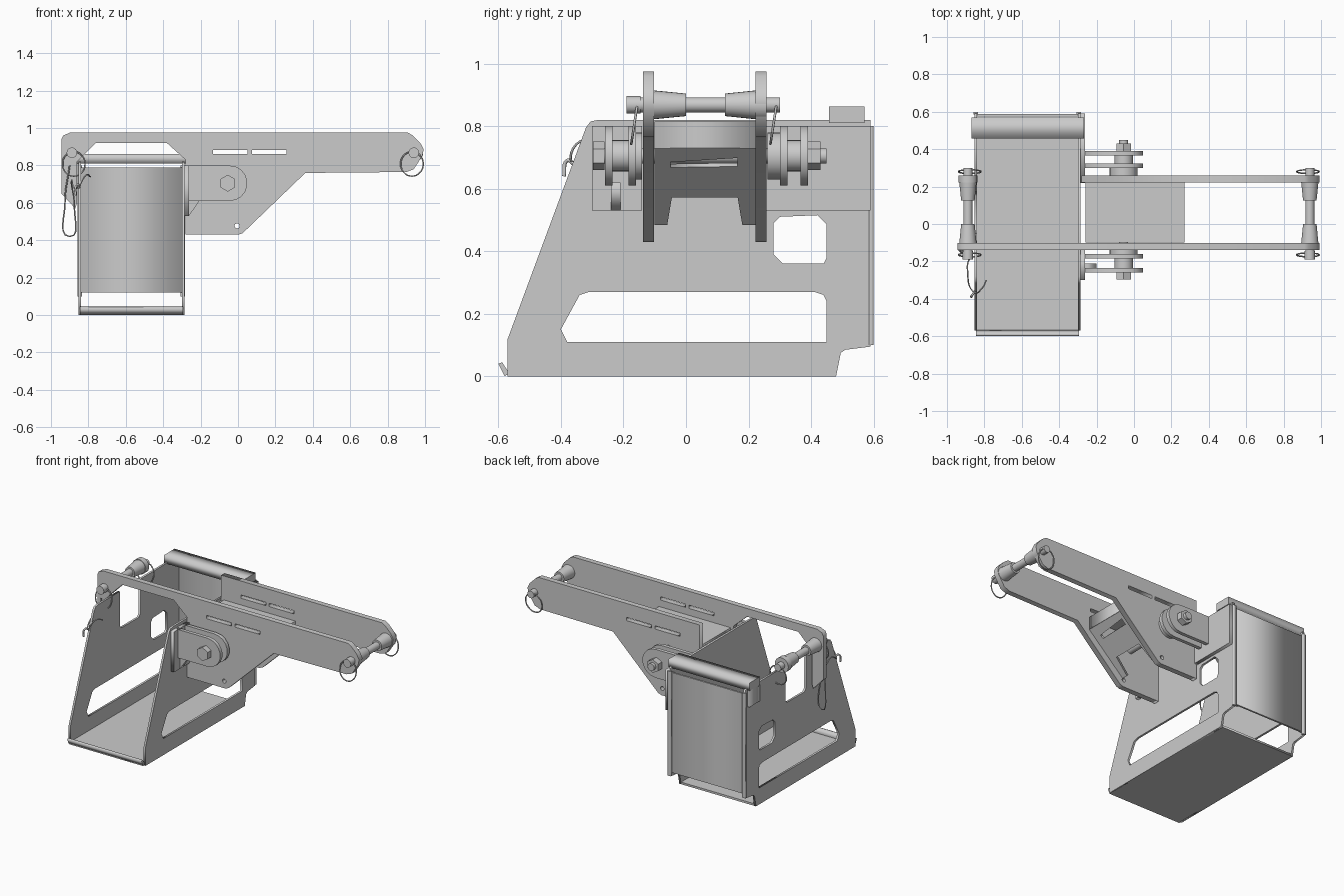
import bpy, math
from mathutils import Vector, Matrix

X, Y, Z = Vector((1, 0, 0)), Vector((0, 1, 0)), Vector((0, 0, 1))


def link(name, mesh):
    ob = bpy.data.objects.new(name, mesh)
    bpy.context.collection.objects.link(ob)
    return ob


def curve_to_mesh(name, cu, mat=Matrix()):
    tmp = link("tmp", cu)
    dg = bpy.context.evaluated_depsgraph_get()
    me = bpy.data.meshes.new_from_object(tmp.evaluated_get(dg))
    bpy.data.objects.remove(tmp)
    me.transform(mat)
    return link(name, me)


def plate(name, loops, origin, u, v, t):
    """Flat plate: first loop is the outline, the others are holes."""
    cu = bpy.data.curves.new(name, 'CURVE')
    cu.dimensions, cu.fill_mode, cu.extrude = '2D', 'BOTH', t / 2
    for pts in loops:
        s = cu.splines.new('POLY')
        s.points.add(len(pts) - 1)
        for p, c in zip(s.points, pts):
            p.co = (c[0], c[1], 0, 1)
        s.use_cyclic_u = True
    m = Matrix((u, v, u.cross(v))).transposed().to_4x4()
    m.translation = origin
    return curve_to_mesh(name, cu, m)


def wire(name, pts, r=0.004, closed=False):
    cu = bpy.data.curves.new(name, 'CURVE')
    cu.dimensions, cu.bevel_depth, cu.bevel_resolution = '3D', r, 1
    cu.resolution_u = 6
    s = cu.splines.new('BEZIER')
    s.bezier_points.add(len(pts) - 1)
    for p, c in zip(s.bezier_points, pts):
        p.co = c
        p.handle_left_type = p.handle_right_type = 'AUTO'
    s.use_cyclic_u = closed
    return curve_to_mesh(name, cu)


def box(name, x0, x1, y0, y1, z0, z1):
    return plate(name, [[(x0, y0), (x1, y0), (x1, y1), (x0, y1)]],
                 (0, 0, (z0 + z1) / 2), X, Y, z1 - z0)


def rod(name, x, z, y0, y1, r, r2=None, n=24):
    bpy.ops.mesh.primitive_cone_add(vertices=n, radius1=r, radius2=r2 or r, depth=y1 - y0,
                                    location=(x, (y0 + y1) / 2, z), rotation=(-math.pi / 2, 0, 0))
    ob = bpy.context.object
    ob.name = name
    if n > 8:
        bpy.ops.object.shade_smooth_by_angle(angle=math.radians(35))


def rect(a, b, c, d):
    return [(a, c), (b, c), (b, d), (a, d)]


def ring(n, r):
    return [(r * math.cos(i * 2 * math.pi / n), r * math.sin(i * 2 * math.pi / n)) for i in range(n)]


# Cradle side plates with lightening holes; outer one has an open notch on top
foot = [(-0.57, 0), (0.48, 0), (0.495, 0.075), (0.51, 0.085), (0.59, 0.095), (0.59, 0.82)]
nose = [(-0.28, 0.82), (-0.305, 0.815), (-0.32, 0.795), (-0.57, 0.12)]
notch = [(0.17, 0.82), (0.17, 0.59), (0.15, 0.57), (-0.03, 0.57), (-0.05, 0.59), (-0.05, 0.82)]
slot = [(-0.38, 0.11), (0.45, 0.11), (0.45, 0.24), (0.44, 0.26), (0.41, 0.27),
        (-0.31, 0.27), (-0.34, 0.26), (-0.40, 0.15)]
window = [(0.31, 0.36), (0.44, 0.36), (0.45, 0.38), (0.45, 0.485), (0.42, 0.515),
          (0.30, 0.51), (0.28, 0.49), (0.28, 0.39)]
plate("cradle_outer_side", [foot + notch + nose, slot, window], (-0.847, 0, 0), Y, Z, 0.014)
plate("cradle_inner_side", [foot + nose, slot, window], (-0.293, 0, 0), Y, Z, 0.014)

# Floor, front lip, back panel with edge strips, top rail
box("cradle_floor", -0.85, -0.29, -0.57, 0.48, 0, 0.014)
plate("front_lip", [[(-0.58, 0), (-0.565, 0.01), (-0.588, 0.045), (-0.6, 0.04)]],
      (-0.57, 0, 0), Y, Z, 0.55)
box("back_panel", -0.84, -0.30, 0.575, 0.587, 0.12, 0.79)
for x in (-0.845, -0.295):
    box("back_edge_strip", x - 0.012, x + 0.012, 0.585, 0.6, 0.10, 0.80)
plate("top_rail", [[(0.457, 0.81), (0.57, 0.81), (0.57, 0.862), (0.457, 0.862)]],
      (-0.568, 0, 0), Y, Z, 0.6)
box("rail_clip", -0.868, -0.854, 0.457, 0.57, 0.70, 0.82)

# Brackets on the inner side
plate("front_bracket", [rect(-0.30, -0.14, 0.53, 0.80)], (-0.274, 0, 0), Y, Z, 0.024)
plate("back_bracket", [rect(0.22, 0.59, 0.53, 0.80)], (-0.274, 0, 0), Y, Z, 0.024)
plate("bracket_gusset", [[(-0.286, 0.53), (-0.262, 0.53), (-0.20, 0.62), (-0.286, 0.62)]],
      (0, -0.225, 0), X, Z, 0.03)

# Pivot lugs with rounded ends
cx, cz = -0.055, 0.705
lug = [(-0.28, 0.61), (-0.05, 0.61)]
lug += [(-0.045 + 0.095 * math.cos(a), cz + 0.095 * math.sin(a))
        for a in [math.radians(-70 + 20 * i) for i in range(8)]]
lug += [(-0.05, 0.80), (-0.28, 0.80)]
for y in (-0.247, -0.172, 0.312, 0.378):
    plate("pivot_lug", [lug], (0, y, 0), X, Z, 0.024)

# Pivot bolt, nut, washers
rod("pivot_bolt", cx, cz, -0.29, 0.45, 0.024)
rod("bolt_head", cx, cz, -0.298, -0.26, 0.045, n=6)
rod("bolt_nut", cx, cz, 0.39, 0.43, 0.045, n=6)
for a, b, r in ((-0.235, -0.184, 0.05), (-0.16, -0.14, 0.075), (0.26, 0.30, 0.075), (0.324, 0.366, 0.05)):
    rod("pivot_spacer", cx, cz, a, b, r)

# Long arms: front one hooks over the cradle, back one stops at its inner side
tip = [(-0.28, 0.43), (0.0, 0.43), (0.025, 0.438), (0.36, 0.76), (0.90, 0.765), (0.94, 0.78),
       (0.985, 0.85), (0.993, 0.885), (0.975, 0.92), (0.935, 0.96), (0.91, 0.975)]
hook = [(-0.90, 0.975), (-0.935, 0.96), (-0.945, 0.94), (-0.945, 0.65), (-0.87, 0.57),
        (-0.86, 0.60), (-0.86, 0.82), (-0.76, 0.92), (-0.38, 0.92), (-0.28, 0.83)]
holes = [rect(-0.135, 0.05, 0.86, 0.882), rect(0.075, 0.26, 0.86, 0.882),
         [(-0.005 + x, 0.477 + z) for x, z in ring(8, 0.014)]]
plate("front_arm", [tip + hook] + holes, (0, -0.12, 0), X, Z, 0.036)
plate("back_arm", [tip + [(-0.28, 0.975)]] + holes, (0, 0.24, 0), X, Z, 0.036)

# Cross box between the arms: top, lip, sloped plate with slot and open bottom
box("cross_top", -0.26, 0.265, -0.10, 0.222, 0.80, 0.815)
box("cross_lip", 0.255, 0.27, -0.10, 0.222, 0.73, 0.815)
slope = Vector((0.27, 0, 0.25)).normalized()
plate("cross_slope", [[(-0.10, 0), (-0.06, 0), (-0.045, 0.13), (0.165, 0.13), (0.18, 0), (0.222, 0),
                       (0.222, 0.36), (-0.10, 0.36)],
                      [(-0.05, 0.27), (0.165, 0.275), (0.165, 0.315), (-0.05, 0.295)]],
      (0.0, 0, 0.49), Y, slope, 0.016)

# Cross pins at both ends with collars, caps and a spring ring
for x in (-0.888, 0.94):
    z = 0.868
    rod("cross_pin", x, z, -0.19, 0.30, 0.024)
    rod("pin_cap", x, z, -0.19, -0.145, 0.028)
    rod("pin_collar_front", x, z, -0.102, 0.0, 0.046, 0.036)
    rod("pin_collar_back", x, z, 0.125, 0.222, 0.036, 0.046)
    rod("pin_washer", x, z, 0.222, 0.258, 0.05)
    side = 1 if x > 0 else -1
    for y in (-0.165, 0.28):
        wire("spring_ring", [(x - side * 0.01 + 0.06 * c, y + 0.01 * s, z - 0.06 + 0.065 * s)
                             for c, s in ring(8, 1)], 0.004, True)

# Tether cable hanging off the hook end
wire("tether", [(-0.90, -0.16, 0.80), (-0.925, -0.15, 0.6), (-0.90, -0.15, 0.42), (-0.875, -0.17, 0.58),
                (-0.89, -0.25, 0.72), (-0.86, -0.36, 0.68), (-0.81, -0.34, 0.75), (-0.79, -0.30, 0.74)])
wire("tether_end", [(-0.87, -0.39, 0.64), (-0.865, -0.38, 0.69), (-0.85, -0.36, 0.68)], 0.006)
